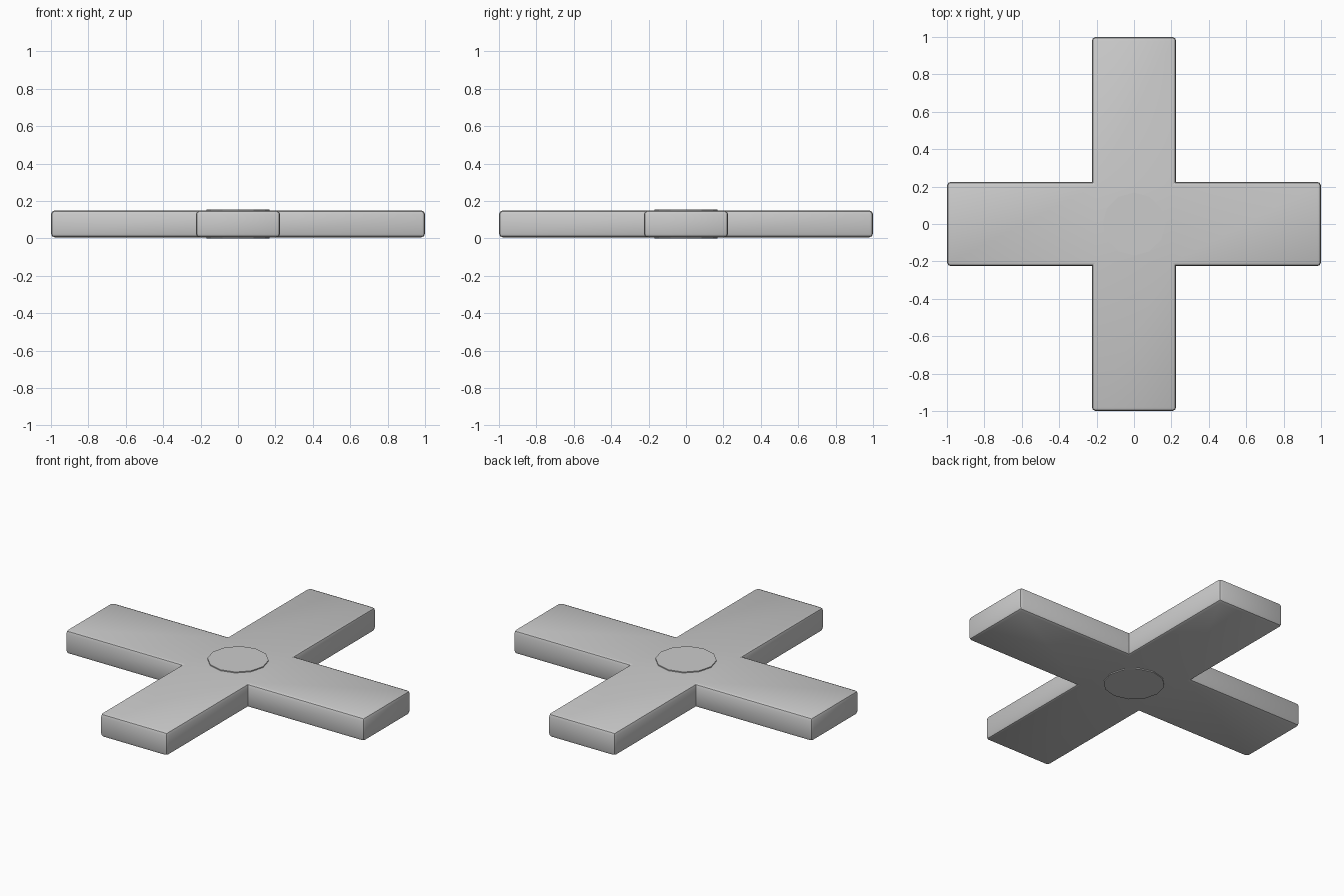
import bpy, bmesh

if "Cube" in bpy.data.objects:
    bpy.data.objects.remove(bpy.data.objects["Cube"])

W, L, Z0, Z1 = 0.225, 1.0, 0.006, 0.149

# Crossed arms: five flat panels extruded into one plus-shaped slab
bm = bmesh.new()
ticks = (-L, -W, W, L)
grid = {}


def vert(i, j):
    if (i, j) not in grid:
        grid[i, j] = bm.verts.new((ticks[i], ticks[j], Z0))
    return grid[i, j]


for i, j in ((1, 1), (0, 1), (2, 1), (1, 0), (1, 2)):
    bm.faces.new([vert(i, j), vert(i + 1, j), vert(i + 1, j + 1), vert(i, j + 1)])
bottom = bm.faces[:]
ext = bmesh.ops.extrude_face_region(bm, geom=bottom, use_keep_orig=True)
for v in ext["geom"]:
    if isinstance(v, bmesh.types.BMVert):
        v.co.z = Z1
bmesh.ops.recalc_face_normals(bm, faces=bm.faces[:])

# Round every outer edge, leaving the four inner corners sharp
outer = [e for e in bm.edges if len(e.link_faces) == 2
         and e.calc_face_angle() > 1 and e.is_convex]
bmesh.ops.bevel(bm, geom=outer, offset=0.02, offset_type='OFFSET',
                segments=2, profile=0.5, affect='EDGES', clamp_overlap=True)
bmesh.ops.recalc_face_normals(bm, faces=bm.faces[:])
mesh = bpy.data.meshes.new("cross_arms")
bm.to_mesh(mesh)
bm.free()
arms = bpy.data.objects.new("cross_arms", mesh)
bpy.context.collection.objects.link(arms)
bpy.context.view_layer.objects.active = arms
arms.select_set(True)
bpy.ops.object.shade_smooth_by_angle()

# Hub disc, standing slightly proud of both faces
bpy.ops.mesh.primitive_cylinder_add(vertices=12, radius=0.168, depth=0.155,
                                    location=(0, 0, 0.0775))
bpy.context.object.name = "hub_disc"
